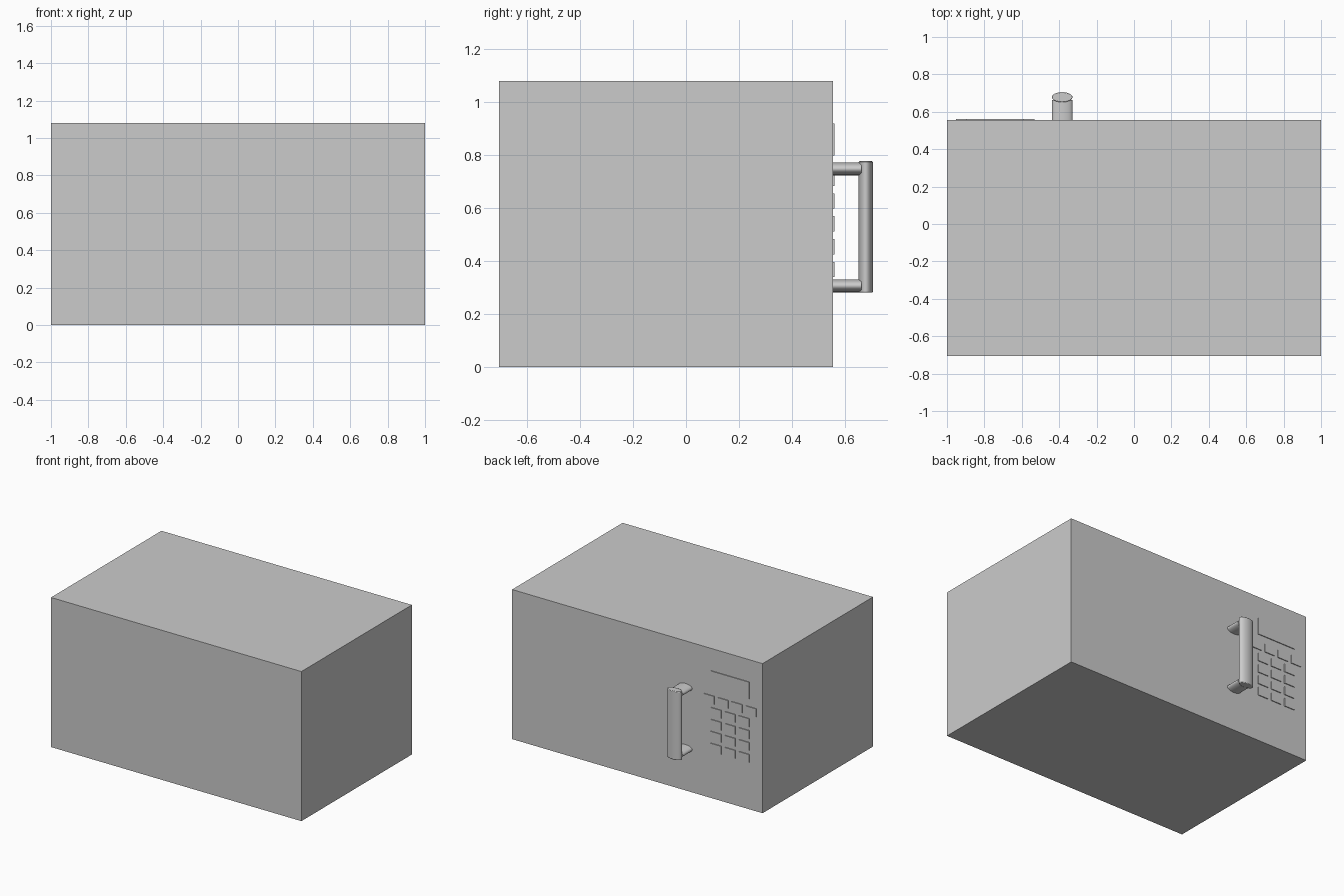
import bpy
import math

if "Cube" in bpy.data.objects:
    bpy.data.objects.remove(bpy.data.objects["Cube"])

FACE_Y = 0.555          # plane of the door and control panel
PANEL_X = -0.743        # centre of the keypad
HANDLE_X = -0.384


def box(name, x0, x1, y0, y1, z0, z1):
    bpy.ops.mesh.primitive_cube_add(
        size=1, location=((x0 + x1) / 2, (y0 + y1) / 2, (z0 + z1) / 2))
    ob = bpy.context.object
    ob.name = name
    ob.scale = (x1 - x0, y1 - y0, z1 - z0)
    bpy.ops.object.transform_apply(location=False, rotation=False, scale=True)
    return ob


def oval_rod(name, loc, width, thickness, length, tilt=0.0, bevel=0.0):
    """Cylinder with an elliptical section, optionally tilted about x."""
    bpy.ops.mesh.primitive_cylinder_add(vertices=32, radius=0.5, depth=1)
    ob = bpy.context.object
    ob.name = name
    ob.scale = (width, thickness, length)
    bpy.ops.object.transform_apply(location=False, rotation=False, scale=True)
    ob.location = loc
    ob.rotation_euler.x = tilt
    bpy.ops.object.shade_smooth_by_angle(angle=math.radians(35))
    if bevel:
        mod = ob.modifiers.new("soft_ends", 'BEVEL')
        mod.width = bevel
        mod.segments = 2
        mod.limit_method = 'ANGLE'
        mod.angle_limit = math.radians(60)
    return ob


def button(name, x, z_top, width, height):
    return box(name, x - width / 2, x + width / 2,
               FACE_Y - 0.003, FACE_Y + 0.006, z_top - height, z_top)


# Oven body
box("oven_body", -1, 1, -0.705, FACE_Y, 0, 1.08)

# Display window
button("display", PANEL_X, 0.92, 0.308, 0.122)

# Keypad: one row of four function keys, then four rows of three
for row in range(5):
    count = 4 if row == 0 else 3
    for col in range(count):
        x = PANEL_X + (col - (count - 1) / 2) * 0.112
        button(f"key_{row}_{col}", x, 0.742 - row * 0.0862, 0.084, 0.058)

# Door handle: upright grip on two posts
oval_rod("handle_grip", (HANDLE_X, 0.678, 0.529), 0.11, 0.054, 0.496, bevel=0.004)
for name, z in (("handle_post_upper", 0.748), ("handle_post_lower", 0.307)):
    oval_rod(name, (HANDLE_X, 0.605, z), 0.11, 0.049, 0.114, tilt=math.pi / 2)
